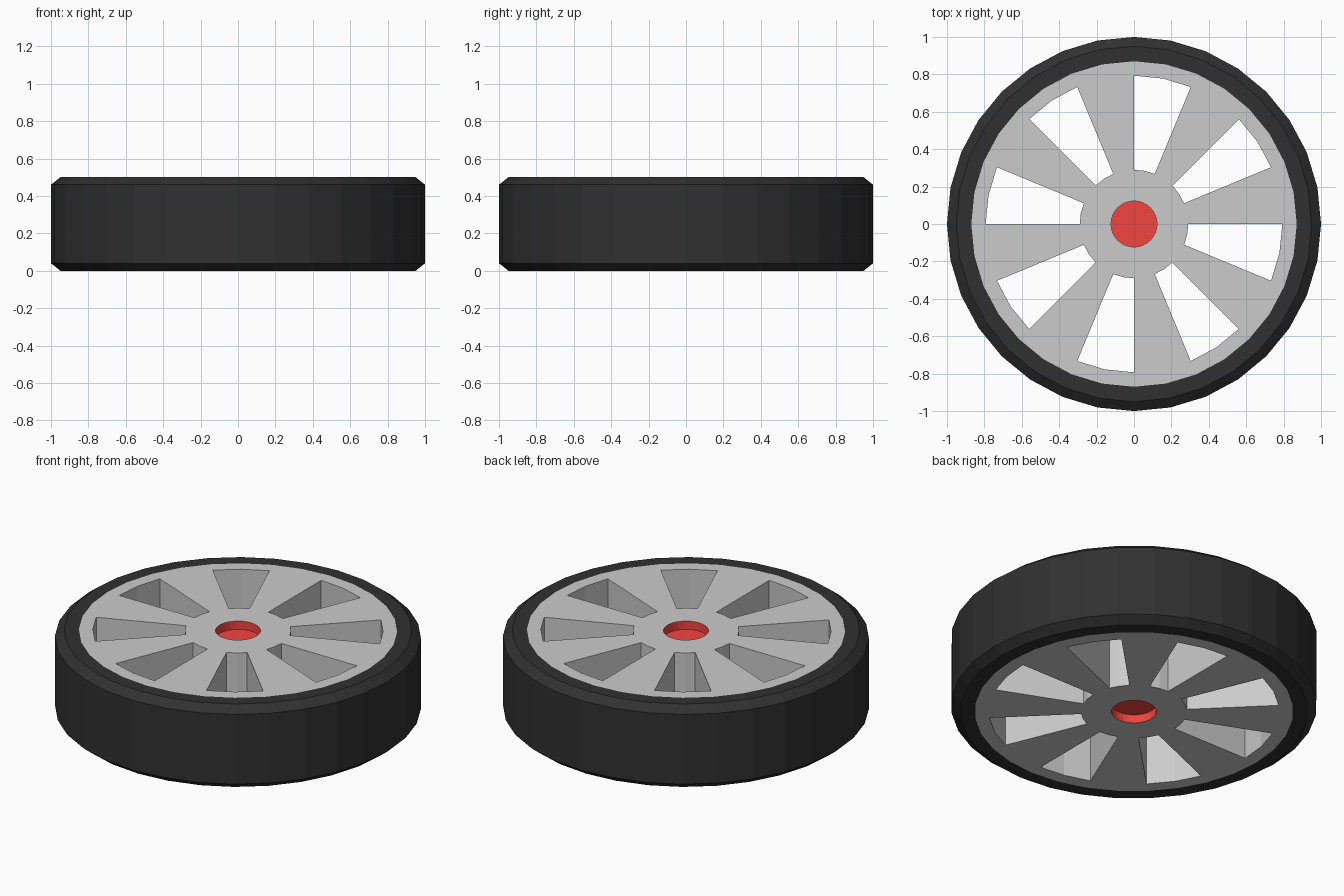
import bpy, bmesh
from math import cos, sin, tau

if "Cube" in bpy.data.objects:
    bpy.data.objects.remove(bpy.data.objects["Cube"])

SIDES = 32
H = 0.5
R_BORE, R_SLOT_IN, R_SLOT_OUT, R_RIM = 0.123, 0.29, 0.793, 0.87


def point(r, z, i):
    a = tau * i / SIDES
    return (r * cos(a), r * sin(a), z)


def quad(bm, *pts):
    bm.faces.new([bm.verts.new(p) for p in pts])


def lathe(bm, profile, sectors=range(SIDES)):
    """Revolve (radius, z) points; rising profiles face outward."""
    for (r0, z0), (r1, z1) in zip(profile, profile[1:]):
        for i in sectors:
            quad(bm, point(r0, z0, i), point(r0, z0, i + 1),
                 point(r1, z1, i + 1), point(r1, z1, i))


def finish(bm, name, color=None):
    bmesh.ops.remove_doubles(bm, verts=bm.verts, dist=1e-5)
    mesh = bpy.data.meshes.new(name)
    bm.to_mesh(mesh)
    bm.free()
    obj = bpy.data.objects.new(name, mesh)
    bpy.context.collection.objects.link(obj)
    if color:
        mat = bpy.data.materials.new(name + "_color")
        mat.diffuse_color = color
        mat.use_nodes = True
        mat.node_tree.nodes["Principled BSDF"].inputs["Base Color"].default_value = mat.diffuse_color
        mesh.materials.append(mat)
    return obj


# Tyre: chamfered band, flush with the rim on both sides
bm = bmesh.new()
lathe(bm, [(R_RIM, 0), (0.95, 0), (1, 0.04), (1, H - 0.04), (0.95, H), (R_RIM, H)])
finish(bm, "tyre", (0.03, 0.03, 0.03, 1))

# Rim: eight slots, each two sectors wide, alternating with eight spokes
slots = [i for i in range(SIDES) if i % 4 in (2, 3)]
spokes = [i for i in range(SIDES) if i % 4 in (0, 1)]
bm = bmesh.new()
for outer, inner, sectors in ((R_RIM, R_SLOT_OUT, range(SIDES)),
                              (R_SLOT_OUT, R_SLOT_IN, spokes),
                              (R_SLOT_IN, R_BORE, range(SIDES))):
    lathe(bm, [(outer, H), (inner, H)], sectors)
    lathe(bm, [(inner, 0), (outer, 0)], sectors)
# Slot walls: inner end, outer end and the two spoke flanks
lathe(bm, [(R_SLOT_IN, 0), (R_SLOT_IN, H)], slots)
lathe(bm, [(R_SLOT_OUT, H), (R_SLOT_OUT, 0)], slots)
for i in range(0, SIDES, 4):
    for k, a, b in ((i, R_SLOT_IN, R_SLOT_OUT), (i + 2, R_SLOT_OUT, R_SLOT_IN)):
        quad(bm, point(a, 0, k), point(b, 0, k), point(b, H, k), point(a, H, k))
finish(bm, "rim")

# Hub: shallow red cup in each side
bm = bmesh.new()
lathe(bm, [(R_BORE, H), (R_BORE, H - 0.05), (0, H - 0.05)])
lathe(bm, [(0, 0.05), (R_BORE, 0.05), (R_BORE, 0)])
finish(bm, "hub_recess", (0.9, 0.06, 0.05, 1))
